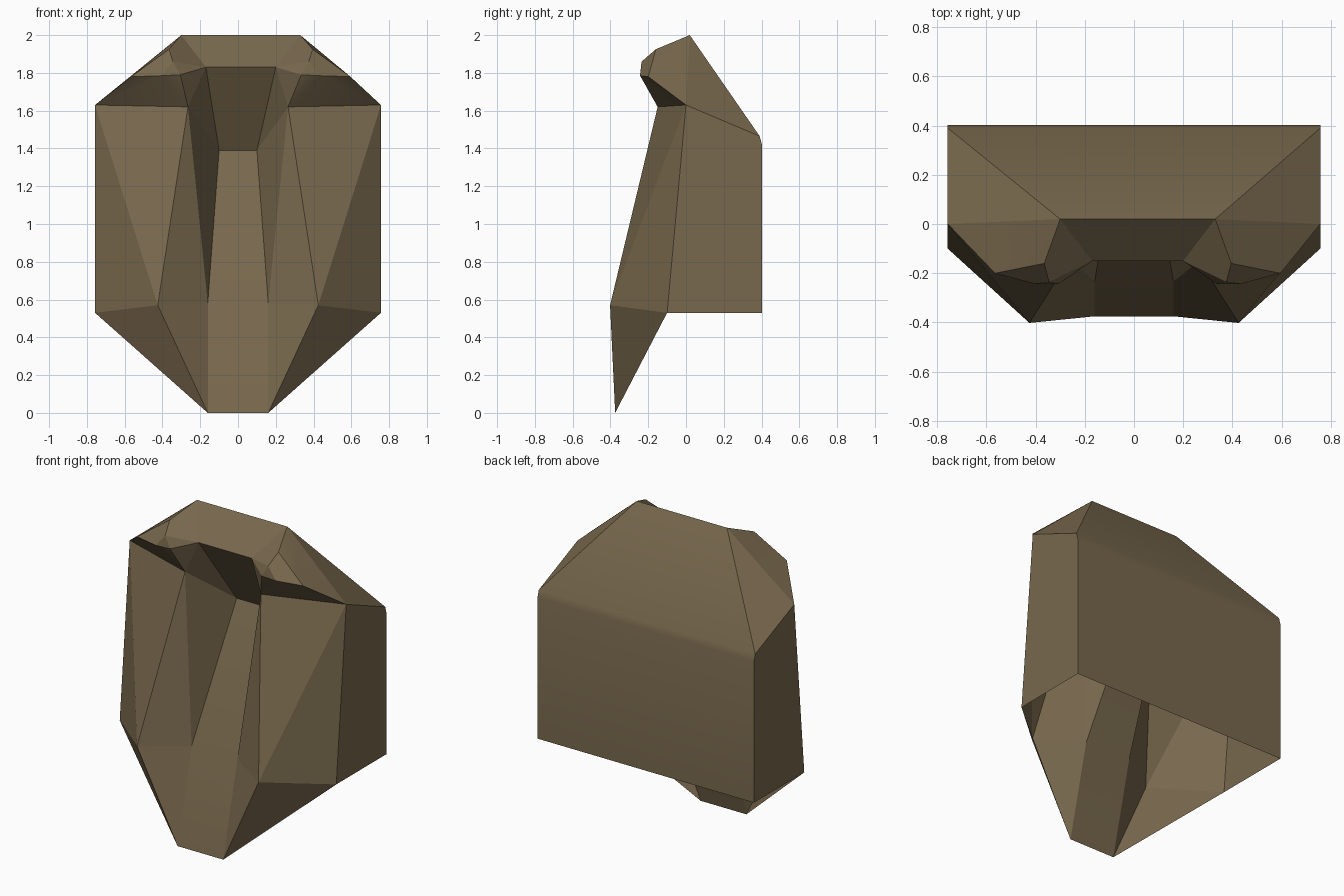
import bpy, bmesh, math

if "Cube" in bpy.data.objects:
    bpy.data.objects.remove(bpy.data.objects["Cube"])

# One flat colour for the whole mask
brown = bpy.data.materials.new("earth_brown")
brown.diffuse_color = (0.19, 0.14, 0.075, 1)
brown.use_nodes = True
brown.node_tree.nodes["Principled BSDF"].inputs["Base Color"].default_value = brown.diffuse_color

# Landmarks on the +x half
P = {
    "crown": (0.315, 0.02, 2.0), "bridge": (0.185, -0.15, 1.83),
    "brow_top": (0.38, -0.16, 1.925), "brow_mid": (0.36, -0.235, 1.86),
    "brow_in": (0.32, -0.243, 1.79), "brow_out": (0.42, -0.243, 1.785),
    "temple": (0.58, -0.20, 1.78), "side_top": (0.757, 0.0, 1.63),
    "back_top": (0.757, 0.39, 1.465), "back_rim": (0.757, 0.402, 1.42),
    "back_low": (0.757, 0.402, 0.53), "side_low": (0.757, -0.10, 0.53),
    "cheek": (0.265, -0.15, 1.62), "jaw": (0.425, -0.402, 0.57),
    "nose_top": (0.10, 0.13, 1.39), "nose_low": (0.16, -0.235, 0.58),
    "chin": (0.16, -0.375, 0.0),
}


def point(name, side):
    x, y, z = P[name]
    lean = 0.015 if z > 1.7 else 0          # the brow sits slightly off centre
    return (x * side + lean, y, z)


def build(name, halves, strips, angle):
    """halves: faces made on both sides; strips: edges bridged across the middle."""
    bm = bmesh.new()
    cache = {}

    def vert(n, s):
        if (n, s) not in cache:
            cache[n, s] = bm.verts.new(point(n, s))
        return cache[n, s]

    for f in halves:
        names = f.split()
        bm.faces.new([vert(n, 1) for n in names])
        bm.faces.new([vert(n, -1) for n in reversed(names)])
    for e in strips:
        a, b = e.split()
        bm.faces.new([vert(a, 1), vert(a, -1), vert(b, -1), vert(b, 1)])
    me = bpy.data.meshes.new(name)
    bm.to_mesh(me)
    bm.free()
    me.materials.append(brown)
    ob = bpy.data.objects.new(name, me)
    bpy.context.collection.objects.link(ob)
    bpy.ops.object.select_all(action='DESELECT')
    ob.select_set(True)
    bpy.context.view_layer.objects.active = ob
    bpy.ops.object.shade_smooth_by_angle(angle=math.radians(angle))
    return ob


# Sides, sloped roof and back, open underneath
build("head_shell",
      ["side_low back_low back_rim back_top side_top", "crown side_top back_top"],
      ["crown back_top", "back_top back_rim", "back_rim back_low"], 30)

# Heavy brow with eye sockets tucked underneath
build("brow",
      ["crown temple side_top", "crown brow_top temple",
       "crown bridge brow_mid brow_top", "brow_top brow_mid brow_out temple",
       "brow_mid brow_in brow_out", "bridge brow_in brow_mid",
       "bridge cheek brow_in", "brow_in cheek brow_out",
       "brow_out cheek side_top", "temple brow_out side_top"],
      ["bridge crown"], 30)

# Cheek planes and their inner walls
build("cheeks",
      ["cheek jaw side_top", "side_top jaw side_low", "cheek nose_low jaw",
       "bridge nose_top cheek", "cheek nose_top nose_low"],
      ["nose_top bridge"], 20)

# Nose flowing into the muzzle
build("nose_and_muzzle",
      ["nose_low chin jaw", "jaw chin side_low"],
      ["nose_low nose_top", "chin nose_low"], 45)
